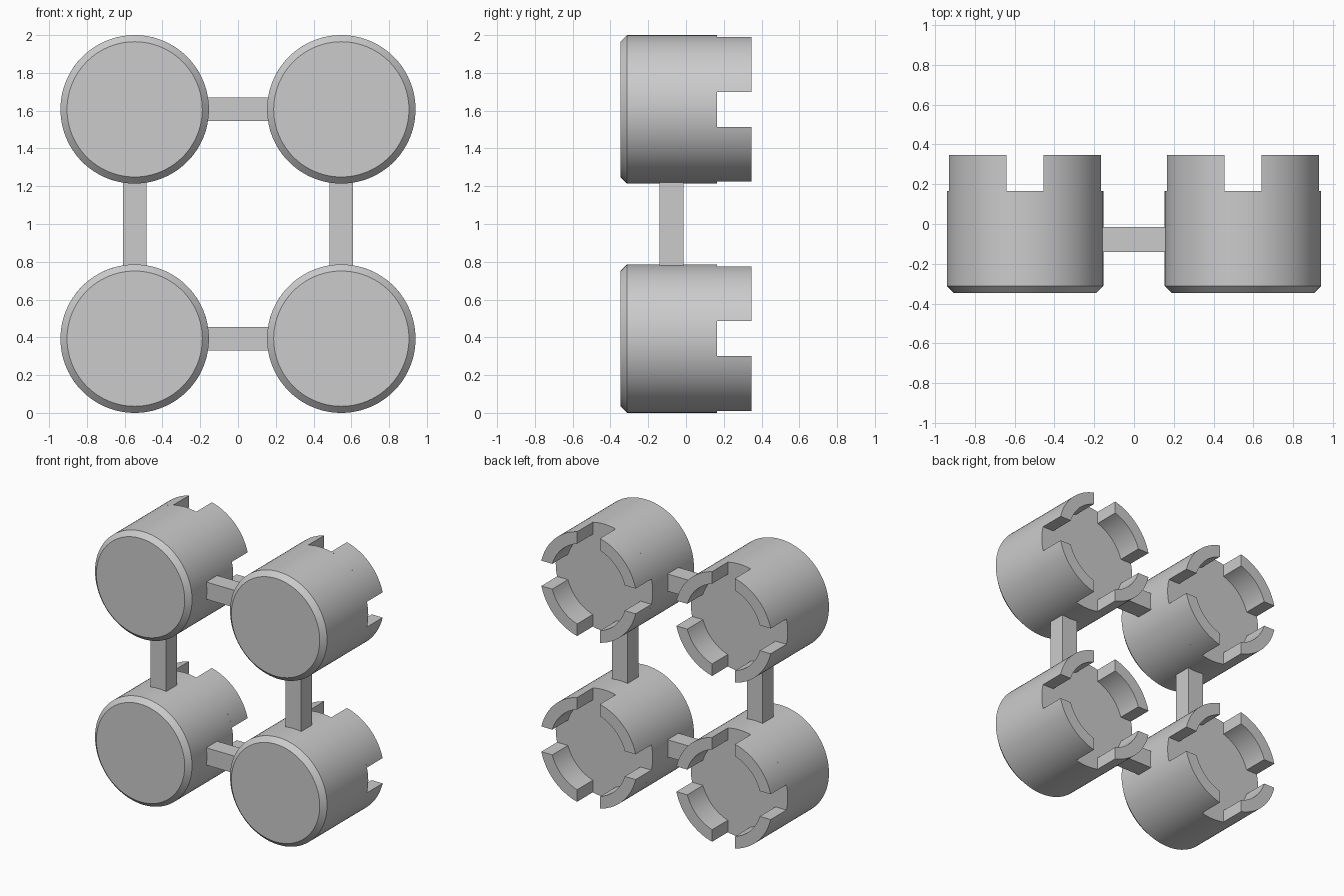
import bpy, bmesh
from math import sin, cos, asin, pi, radians

cube = bpy.data.objects.get("Cube")
if cube:
    bpy.data.objects.remove(cube, do_unlink=True)

GREY = (0.6, 0.6, 0.6, 1.0)
mat = bpy.data.materials.new("plain grey")
mat.use_nodes = True
mat.diffuse_color = GREY
mat.node_tree.nodes["Principled BSDF"].inputs["Base Color"].default_value = GREY

RADIUS, INNER = 0.393, 0.308
FRONT, RIM, BACK = -0.347, 0.165, 0.347
CHAMFER, HALF_GAP = 0.035, 0.0925
CX, CZ_LOW, CZ_HIGH = 0.547, 0.393, 1.607
BAR, BAR_Y = 0.126, -0.077
SEGMENTS = 96


def finish(name, bm, location):
    bmesh.ops.recalc_face_normals(bm, faces=bm.faces)
    mesh = bpy.data.meshes.new(name)
    bm.to_mesh(mesh)
    bm.free()
    mesh.materials.append(mat)
    obj = bpy.data.objects.new(name, mesh)
    bpy.context.collection.objects.link(obj)
    obj.location = location
    bpy.ops.object.select_all(action='DESELECT')
    obj.select_set(True)
    bpy.context.view_layer.objects.active = obj
    bpy.ops.object.shade_smooth_by_angle(angle=radians(30))
    return obj


def ring(bm, radius, y):
    angles = [2 * pi * i / SEGMENTS for i in range(SEGMENTS)]
    return [bm.verts.new((radius * cos(a), y, radius * sin(a))) for a in angles]


def add_drum(bm):
    # Solid drum with a chamfered front edge
    rings = [ring(bm, RADIUS - CHAMFER, FRONT),
             ring(bm, RADIUS, FRONT + CHAMFER),
             ring(bm, RADIUS, RIM)]
    bm.faces.new(rings[0])
    bm.faces.new(rings[-1])
    for a, b in zip(rings, rings[1:]):
        for i in range(SEGMENTS):
            j = (i + 1) % SEGMENTS
            bm.faces.new((a[i], a[j], b[j], b[i]))


def add_prong(bm, turn, steps=20):
    # Curved prong with straight, parallel-sided gaps at both ends
    def arc(radius, y):
        start = asin(HALF_GAP / radius)
        angles = [turn + start + (pi / 2 - 2 * start) * i / steps
                  for i in range(steps + 1)]
        return [bm.verts.new((radius * cos(a), y, radius * sin(a))) for a in angles]

    loops = [arc(RADIUS, RIM), arc(RADIUS, BACK), arc(INNER, BACK), arc(INNER, RIM)]
    for a, b in zip(loops, loops[1:]):
        for i in range(steps):
            bm.faces.new((a[i], a[i + 1], b[i + 1], b[i]))
    for end in (0, -1):
        bm.faces.new([loop[end] for loop in loops])


def make_bar(name, size, location):
    bm = bmesh.new()
    bmesh.ops.create_cube(bm, size=1)
    bmesh.ops.scale(bm, vec=size, verts=bm.verts)
    finish(name, bm, location)


# Four notched drums
for side, x in (("right", -CX), ("left", CX)):
    for level, z in (("lower", CZ_LOW), ("upper", CZ_HIGH)):
        bm = bmesh.new()
        add_drum(bm)
        for k in range(4):
            add_prong(bm, k * pi / 2)
        finish(f"{level}_{side}_drum", bm, (x, 0, z))

# Connecting bars, sunk slightly into the drums
reach = 2 * RADIUS - 0.04
span_x = 2 * CX - reach
span_z = CZ_HIGH - CZ_LOW - reach
for level, z in (("lower", CZ_LOW), ("upper", CZ_HIGH)):
    make_bar(f"{level}_crossbar", (span_x, BAR, BAR), (0, BAR_Y, z))
for side, x in (("right", -CX), ("left", CX)):
    make_bar(f"{side}_upright_bar", (BAR, BAR, span_z),
             (x, BAR_Y, (CZ_LOW + CZ_HIGH) / 2))
